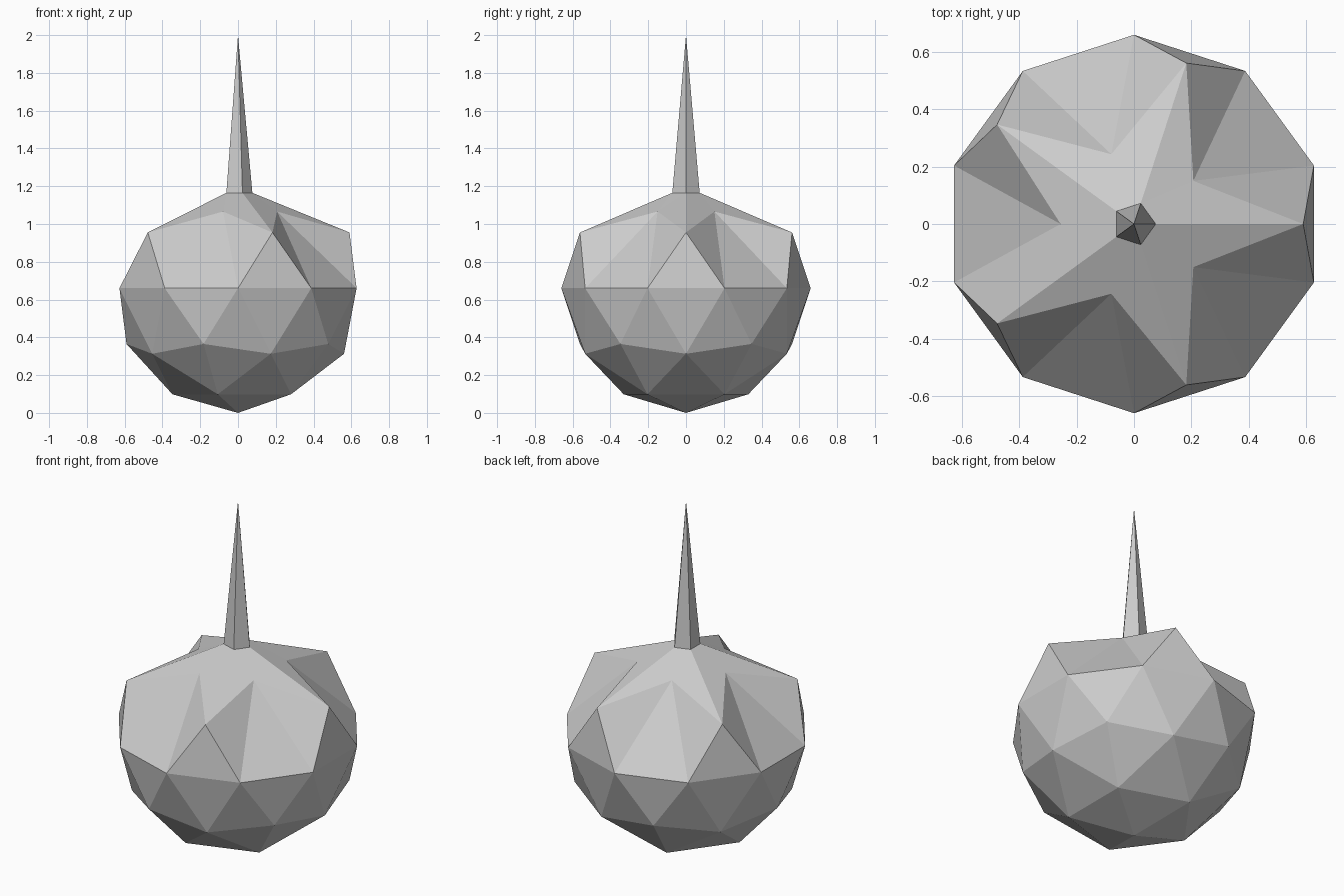
import bpy
import bmesh
import math

if "Cube" in bpy.data.objects:
    bpy.data.objects.remove(bpy.data.objects["Cube"])

R = 0.66  # bulb radius, also the height of its equator

grey = bpy.data.materials.new("plain_grey")
grey.diffuse_color = (0.6, 0.6, 0.6, 1.0)
grey.use_nodes = True
grey.node_tree.nodes["Principled BSDF"].inputs["Base Color"].default_value = grey.diffuse_color


def place(v, radius, z):
    """Move a vertex to a new distance from the axis and a new height."""
    a = math.atan2(v.co.y, v.co.x)
    v.co = (radius * math.cos(a), radius * math.sin(a), z)


# Faceted bulb whose upper rings are reshaped into a star and a spike
bm = bmesh.new()
bmesh.ops.create_icosphere(bm, subdivisions=2, radius=R)
for v in bm.verts:
    h = v.co.z / R
    v.co.z += R
    if h > 0.95:            # spike tip
        v.co = (0, 0, 2.0)
    elif h > 0.7:           # spike base
        place(v, 0.076, 1.165)
    elif h > 0.49:          # hollows between the star arms
        place(v, 0.256, 1.066)

bmesh.ops.recalc_face_normals(bm, faces=bm.faces)
mesh = bpy.data.meshes.new("spiked_bulb")
bm.to_mesh(mesh)
bm.free()
mesh.materials.append(grey)
bulb = bpy.data.objects.new("spiked_bulb", mesh)
bpy.context.collection.objects.link(bulb)
